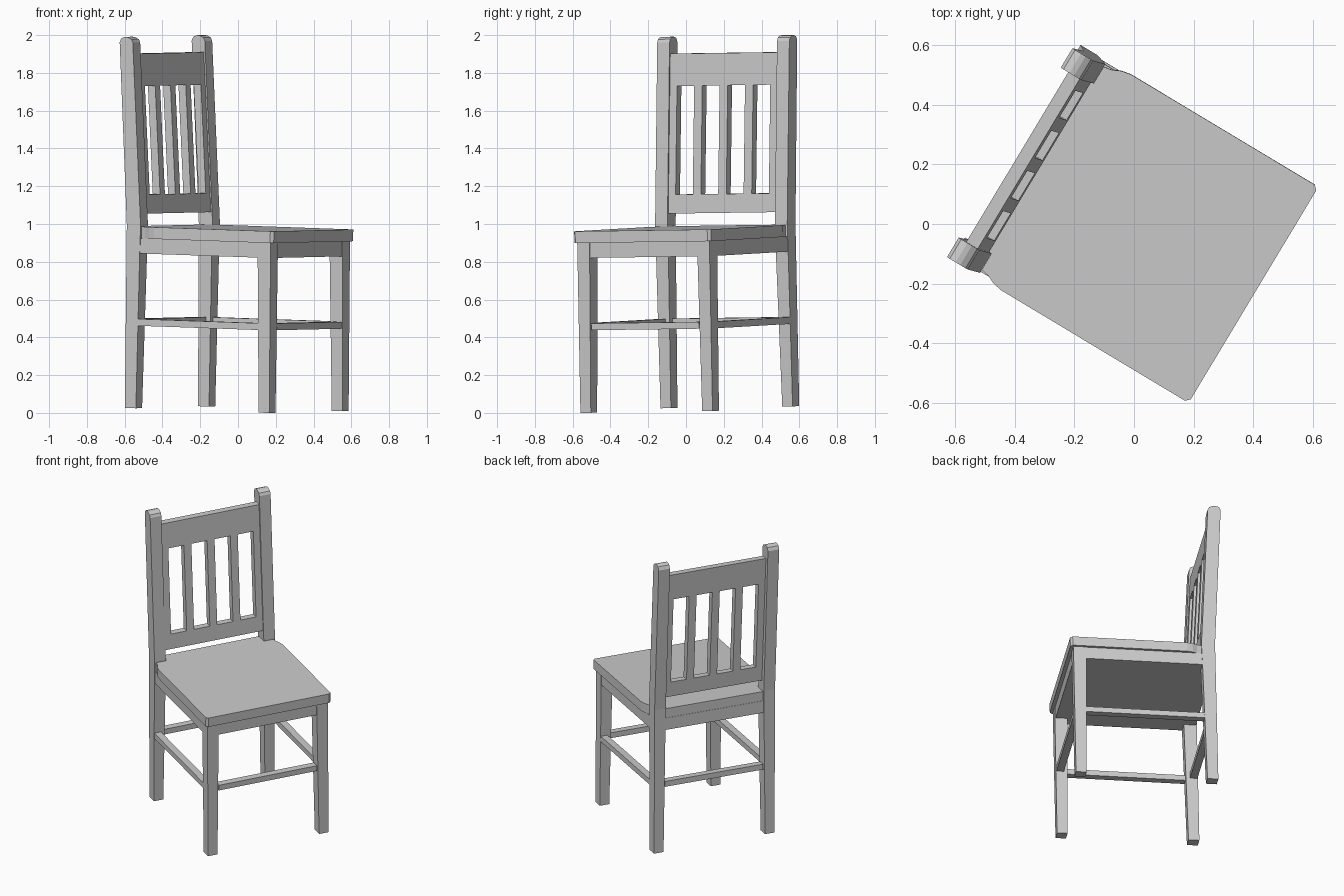
import bpy, bmesh, math
from mathutils import Matrix, Vector

if "Cube" in bpy.data.objects:
    bpy.data.objects.remove(bpy.data.objects["Cube"])

# The whole chair stands turned and very slightly tilted
ang = math.radians(59)
c, s = math.cos(ang), math.sin(ang)
Z_AXIS = Vector((-0.012 * c + 0.03 * s, -0.012 * s - 0.03 * c, 1)).normalized()
Y_AXIS = Z_AXIS.cross(Vector((c, s, 0.012))).normalized()
X_AXIS = Y_AXIS.cross(Z_AXIS)
PLACE = Matrix((X_AXIS, Y_AXIS, Z_AXIS)).transposed().to_4x4()
PLACE.translation = (0.007, 0.012, 0.0175)

OUT, INN = 0.408, 0.332      # outer and inner faces of the legs


def prism(name, pts, a, b, axis="X", edit=None):
    """Extrude a closed profile from a to b along X (pts = y,z) or Z (pts = x,y)."""
    bm = bmesh.new()
    pos = (lambda p, t: (t, p[0], p[1])) if axis == "X" else (lambda p, t: (p[0], p[1], t))
    lo = [bm.verts.new(pos(p, a)) for p in pts]
    hi = [bm.verts.new(pos(p, b)) for p in pts]
    bm.faces.new(lo)
    bm.faces.new(hi)
    for i in range(len(pts)):
        j = (i + 1) % len(pts)
        bm.faces.new((lo[i], lo[j], hi[j], hi[i]))
    if edit:
        for v in bm.verts:
            edit(v)
    bmesh.ops.recalc_face_normals(bm, faces=bm.faces)
    me = bpy.data.meshes.new(name)
    bm.to_mesh(me)
    bm.free()
    ob = bpy.data.objects.new(name, me)
    ob.matrix_world = PLACE
    bpy.context.collection.objects.link(ob)
    return ob


def box(name, x, y, z):
    return prism(name, [(y[0], z[0]), (y[1], z[0]), (y[1], z[1]), (y[0], z[1])], *x)


def taper_foot(v):
    # slim the inner side of each foot
    if v.co.z < 0.01 and abs(v.co.x) < 0.37:
        v.co.x += math.copysign(0.012, v.co.x)


# Legs: front pair, and back pair running up as leaning posts with rounded tops
front_leg = [(-0.43, 0), (-0.364, 0), (-0.34, 0.82), (-0.34, 0.9), (-0.418, 0.9)]
back_post = [(0.394, 0), (0.462, 0), (0.472, 0.97), (0.538, 1.935), (0.528, 1.956),
             (0.505, 1.964), (0.487, 1.962), (0.466, 1.952), (0.457, 1.935),
             (0.387, 0.97), (0.389, 0.82)]
for side, sx in (("left", -1), ("right", 1)):
    prism("front_leg_" + side, front_leg, sx * INN, sx * OUT, edit=taper_foot)
    prism("back_post_" + side, back_post, sx * INN, sx * OUT, edit=taper_foot)

# Seat with clipped front corners and back corners sweeping in to the posts
half = [(0.408, -0.437), (0.422, -0.423), (0.422, 0.295), (0.415, 0.33),
        (0.402, 0.358), (0.396, 0.39), (0.35, 0.40), (0.33, 0.462)]
prism("seat", half + [(-x, y) for x, y in reversed(half)], 0.9, 0.962, "Z")

# Frame block under the seat, and back apron
box("seat_frame", (-0.405, 0.405), (-0.414, 0.40), (0.82, 0.9))
box("back_apron", (-INN, INN), (0.40, 0.464), (0.82, 0.9))

# Stretchers
SZ = (0.437, 0.473)
box("front_stretcher", (-INN, INN), (-0.422, -0.375), SZ)
box("back_stretcher", (-INN, INN), (0.415, 0.462), SZ)
for side, sx in (("left", -1), ("right", 1)):
    box("side_stretcher_" + side, (sx * 0.362, sx * 0.407), (-0.36, 0.40), SZ)


# Back panel, leaning with the posts
def panel(name, x0, x1, z0, z1, thick=0.045):
    front = lambda z: 0.394 + (z - 0.97) * 0.075
    prism(name, [(front(z0), z0), (front(z0) + thick, z0),
                 (front(z1) + thick, z1), (front(z1), z1)], x0, x1)


panel("back_top_rail", -INN, INN, 1.704, 1.875)
panel("back_bottom_rail", -INN, INN, 1.03, 1.13)
for i, x in enumerate((-0.157, 0, 0.157)):
    panel("back_slat_%d" % (i + 1), x - 0.025, x + 0.025, 1.13, 1.704)
for side, sx in (("left", -1), ("right", 1)):
    panel("back_stile_" + side, sx * 0.288, sx * INN, 1.13, 1.704)
